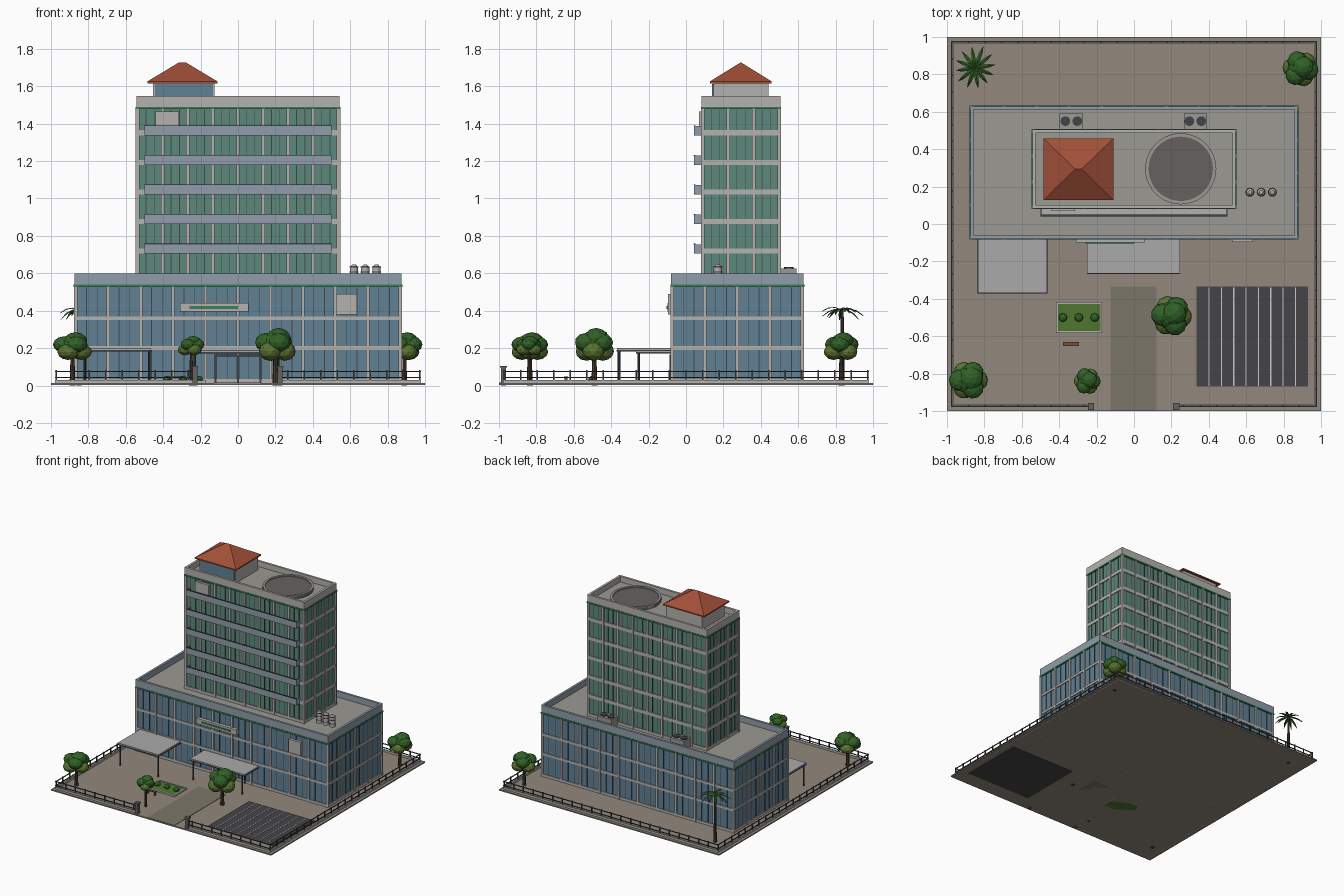
import bpy, bmesh, math, random
from mathutils import Matrix, Vector

if "Cube" in bpy.data.objects:
    bpy.data.objects.remove(bpy.data.objects["Cube"])

random.seed(4)
mats = {}
COL = dict(glass=(.12, .22, .30), tglass=(.11, .25, .20), rail=(.28, .34, .40), frame=(.46, .45, .43),
           dark=(.05, .06, .07), green=(.04, .22, .09), ground=(.29, .25, .20), drive=(.20, .18, .14),
           asphalt=(.06, .06, .065), white=(.6, .6, .6), tile=(.36, .08, .04), roof=(.33, .32, .29),
           grass=(.08, .18, .03), leaf=(.03, .12, .02), leaf2=(.10, .17, .03), bark=(.07, .045, .03),
           wood=(.18, .08, .04), pad=(.13, .12, .11), canopy=(.40, .40, .40))


def finish(name, bm, col, smooth=False):
    me = bpy.data.meshes.new(name)
    bm.to_mesh(me)
    bm.free()
    ob = bpy.data.objects.new(name, me)
    bpy.context.collection.objects.link(ob)
    if col not in mats:
        mats[col] = bpy.data.materials.new(col)
        mats[col].diffuse_color = (*COL[col], 1)
    me.materials.append(mats[col])
    if smooth:
        bpy.context.view_layer.objects.active = ob
        ob.select_set(True)
        bpy.ops.object.shade_smooth_by_angle()
        ob.select_set(False)
    return ob


def boxes(name, col, items):
    """Each item: x0, x1, y0, y1, z0, z1."""
    bm = bmesh.new()
    for x0, x1, y0, y1, z0, z1 in items:
        m = Matrix.Translation(((x0 + x1) / 2, (y0 + y1) / 2, (z0 + z1) / 2)) @ \
            Matrix.Diagonal((x1 - x0, y1 - y0, z1 - z0, 1))
        bmesh.ops.create_cube(bm, size=1, matrix=m)
    return finish(name, bm, col)


def cyls(name, col, items, n=24):
    """Each item: x, y, z0, z1, r0, r1."""
    bm = bmesh.new()
    for x, y, z0, z1, r0, r1 in items:
        bmesh.ops.create_cone(bm, cap_ends=True, segments=n, radius1=r0, radius2=r1, depth=z1 - z0,
                              matrix=Matrix.Translation((x, y, (z0 + z1) / 2)))
    return finish(name, bm, col, True)


def ring(x0, x1, y0, y1, z0, z1, t):
    return [(x0, x1, y0, y0 + t, z0, z1), (x0, x1, y1 - t, y1, z0, z1),
            (x0, x0 + t, y0 + t, y1 - t, z0, z1), (x1 - t, x1, y0 + t, y1 - t, z0, z1)]


def uprights(x0, x1, y0, y1, z0, z1, nx, ny, w, d, skip=None):
    """Vertical strips around a block, standing d proud of it."""
    out = []
    for i in range(nx + 1):
        if skip and i % skip == 0:
            continue
        x = x0 + (x1 - x0) * i / nx
        out += [(x - w / 2, x + w / 2, y - d, y + d, z0, z1) for y in (y0, y1)]
    for i in range(ny + 1):
        if skip and i % skip == 0:
            continue
        y = y0 + (y1 - y0) * i / ny
        out += [(x - d, x + d, y - w / 2, y + w / 2, z0, z1) for x in (x0, x1)]
    return out


def block(name, x0, x1, y0, y1, z0, zp, z1, nx, ny, bands, col, sub, pcol):
    """Glazed storeys with piers, floor bands, roof and parapet."""
    boxes(name + "_glazing", col, [(x0, x1, y0, y1, z0, zp)])
    boxes(name + "_piers", "frame", uprights(x0, x1, y0, y1, z0, zp, nx, ny, .018, .01))
    boxes(name + "_mullions", "dark", uprights(x0, x1, y0, y1, z0, zp, nx * sub, ny * sub, .004, .003, sub))
    e = .007
    boxes(name + "_floor_bands", "frame",
          [b for a, c in bands for b in ring(x0 - e, x1 + e, y0 - e, y1 + e, a, c, .02)])
    boxes(name + "_roof_deck", "roof", [(x0, x1, y0, y1, zp, zp + .012)])
    boxes(name + "_parapet", pcol, ring(x0 - e, x1 + e, y0 - e, y1 + e, zp, z1, .018))
    e = .011
    boxes(name + "_green_trim", "green", ring(x0 - e, x1 + e, y0 - e, y1 + e, zp - .012, zp, .02))


# Site: ground, kerb, driveway, parking
boxes("ground", "ground", [(-1, 1, -1, 1, .004, .014)])
E = .978
kerb = ring(-E, E, -E, E, .004, .03, .012)[1:]
kerb += [(-E, -.22, -E, -E + .012, .004, .03), (.22, E, -E, -E + .012, .004, .03)]
boxes("kerb", "frame", kerb)
boxes("driveway", "drive", [(-.125, .12, -1, -.335, .004, .017)])
boxes("parking_lot", "asphalt", [(.335, .93, -.87, -.335, .002, .02)])
boxes("parking_lines", "white", [(.335 + .066 * i - .003, .335 + .066 * i + .003, -.865, -.34, .018, .022)
                                 for i in range(1, 9)])

# Fence with a gap for the gate
fence = []
for z in (.072, .04):
    fence += [(-E, E, E - .008, E - .002, z, z + .006), (-E, -.22, -E + .002, -E + .008, z, z + .006),
              (.22, E, -E + .002, -E + .008, z, z + .006)]
    fence += [(s * E - .003 - s * .005, s * E + .003 - s * .005, -E, E, z, z + .006) for s in (-1, 1)]
for i in range(23):
    p = -.973 + 1.946 * i / 22
    spots = [(p, .973), (-.973, p), (.973, p)] + ([(p, -.973)] if abs(p) > .22 else [])
    fence += [(x - .004, x + .004, y - .004, y + .004, .014, .082) for x, y in spots]
boxes("fence", "dark", fence)
boxes("gate_posts", "pad", [b for x in (-.23, .225) for b in
                            ((x - .013, x + .013, -.99, -.962, 0, .095), (x - .017, x + .017, -.994, -.958, .095, .105))])

# Main building
block("podium", -.868, .868, -.073, .622, .004, .54, .60, 10, 4,
      [(.35, .37), (.19, .21), (.014, .035)], "glass", 3, "rail")
block("tower", -.537, .537, .09, .498, .54, 1.49, 1.548, 8, 3,
      [(.705 + .158 * i, .733 + .158 * i) for i in range(5)] + [(.55, .575)], "tglass", 3, "frame")
bal = [.705 + .158 * i for i in range(5)]
boxes("balcony_slabs", "frame", [(-.495, .495, .047, .09, z, z + .012) for z in bal])
boxes("balcony_railings", "rail", [b for z in bal for b in (
    (-.5, .5, .043, .05, z, z + .05), (-.5, -.493, .05, .09, z, z + .05), (.493, .5, .05, .09, z, z + .05))])
boxes("balcony_handrails", "dark", [(-.5, .5, .041, .052, z + .05, z + .054) for z in bal])

# Blank sign panels and a green stripe
boxes("sign_panels", "frame", [(-.31, .055, -.1, -.07, .395, .44), (.525, .635, -.095, -.07, .38, .49),
                               (-.44, -.315, .07, .09, 1.36, 1.465)])
boxes("sign_stripe", "green", [(-.26, 0, -.104, -.098, .41, .424)])

# Entrance doors
boxes("entrance_frame", "dark", [(x - .006, x + .006, -.088, -.07, .014, .165) for x in (-.12, 0, .12)]
      + [(-.126, .126, -.088, -.07, .155, .167)])

# Porch roofs on posts
boxes("porch_roofs", "canopy", [(-.835, -.465, -.37, -.08, .186, .2), (-.25, .245, -.265, -.08, .174, .187)])
boxes("porch_fascias", "dark", ring(-.837, -.463, -.372, -.08, .183, .19, .012)
      + ring(-.252, .247, -.267, -.08, .171, .178, .012))
cyls("porch_posts", "dark", [(x, y, .01, z, .007, .007) for x, y, z in (
    (-.82, -.358, .187), (-.475, -.358, .187), (-.23, -.252, .175), (.215, -.252, .175))], 10)

# Rooftop stair house with hipped tile roof
boxes("stair_house", "frame", [(-.455, -.125, .147, .44, 1.5, 1.622)])
boxes("stair_house_window", "glass", [(-.445, -.135, .14, .15, 1.51, 1.612)])
boxes("roof_eaves", "tile", [(-.484, -.11, .128, .458, 1.616, 1.626)])
bm = bmesh.new()
base = [bm.verts.new(p) for p in ((-.484, .128, 1.626), (-.11, .128, 1.626), (-.11, .458, 1.626), (-.484, .458, 1.626))]
ra, rb = bm.verts.new((-.315, .293, 1.728)), bm.verts.new((-.28, .293, 1.728))
for f in ((base[0], base[1], rb, ra), (base[1], base[2], rb), (base[2], base[3], ra, rb), (base[3], base[0], ra),
          base[::-1]):
    bm.faces.new(f)
finish("hipped_roof", bm, "tile")

# Landing pad
cyls("landing_pad", "pad", [(.25, .295, 1.5, 1.522, .19, .19)], 40)
bm = bmesh.new()
N = 40
prof = [(.19, 1.5), (.19, 1.53), (.172, 1.53), (.172, 1.52)]
rows = [[bm.verts.new((.25 + r * math.cos(a * math.tau / N), .295 + r * math.sin(a * math.tau / N), z))
         for r, z in prof] for a in range(N)]
for a in range(N):
    p, q = rows[a], rows[(a + 1) % N]
    for k in range(3):
        bm.faces.new((p[k], q[k], q[k + 1], p[k + 1]))
finish("landing_pad_rim", bm, "roof", True)

# Roof plant: cooling units and tanks
boxes("cooling_units", "roof", [(x - .062, x + .062, .507, .59, .55, .625) for x in (-.335, .328)])
cyls("cooling_fans", "dark", [(x + s, .55, .62, .633, .026, .026) for x in (-.335, .328) for s in (-.032, .032)], 16)
T = (.62, .68, .74)
cyls("water_tanks", "frame", [t for x in T for t in ((x, .17, .55, .632, .022, .022), (x, .17, .632, .646, .022, .01))], 16)
cyls("tank_hoops", "dark", [(x, .17, z, z + .005, .024, .024) for x in T for z in (.575, .605, .63)], 16)

# Garden bed and bench
boxes("garden_border", "frame", ring(-.417, -.17, -.582, -.418, .004, .026, .01))
boxes("garden_grass", "grass", [(-.41, -.177, -.575, -.425, .004, .022)])
boxes("bench", "wood", [(-.38, -.295, -.652, -.632, .04, .047)]
      + [(x - .004, x + .004, -.65, -.634, .012, .04) for x in (-.37, -.305)])


def blobs(name, col, items):
    bm = bmesh.new()
    for c, rx, rz in items:
        bmesh.ops.create_icosphere(bm, subdivisions=2, radius=1, matrix=Matrix.Translation(c)
                                   @ Matrix.Rotation(random.random() * 3, 4, 'Z') @ Matrix.Diagonal((rx, rx, rz, 1)))
    finish(name, bm, col)


blobs("garden_shrubs", "leaf", [(Vector((x, -.5, .034)), .023, .018) for x in (-.38, -.295, -.21)])

# Broadleaf trees
for i, (x, y, r, z0, z1) in enumerate(((-.885, -.835, .105, .135, .285), (-.25, -.84, .072, .16, .265),
                                       (.2, -.49, .11, .13, .308), (.89, .83, .097, .135, .285))):
    cyls(f"tree_trunk_{i}", "bark", [(x, y, 0, z0 + .05, r * .15, r * .09)], 8)
    zc, h = (z0 + z1) / 2, (z1 - z0) / 2
    light, deep = [], [(Vector((x, y, zc)), r * .72, h * .8), (Vector((x + r * .15, y + r * .1, zc + h * .4)), r * .6, h * .6)]
    for k in range(6):
        a = k * math.tau / 6 + i
        c = Vector((x + r * .45 * math.cos(a), y + r * .45 * math.sin(a), zc + h * (.12 if k % 2 else -.4)))
        (deep if k % 2 else light).append((c, r * .55, h * .58))
    blobs(f"tree_crown_{i}", "leaf", deep)
    blobs(f"tree_crown_low_{i}", "leaf2", light)

# Palm
px, py = -.85, .835
cyls("palm_trunk", "bark", [(px, py, 0, .4, .013, .008)], 8)
bm = bmesh.new()
for k in range(12):
    a = k * math.tau / 12 + .15
    d, s = Vector((math.cos(a), math.sin(a), 0)), Vector((-math.sin(a), math.cos(a), 0))
    L, lift = random.uniform(.1, .125), random.uniform(.02, .07)
    prev = None
    for t, w in ((0, .004), (.35, .011), (.7, .009), (1, .001)):
        c = Vector((px, py, .4)) + d * L * t + Vector((0, 0, lift * t - .075 * t * t))
        row = [bm.verts.new(c - s * w), bm.verts.new(c + Vector((0, 0, .004))), bm.verts.new(c + s * w)]
        if prev:
            for j in (0, 1):
                bm.faces.new((prev[j], row[j], row[j + 1], prev[j + 1]))
        prev = row
finish("palm_fronds", bm, "leaf")

for m in bpy.data.materials:
    if m.users and not m.is_grease_pencil:
        m.use_nodes = True
        m.node_tree.nodes["Principled BSDF"].inputs["Base Color"].default_value = m.diffuse_color
